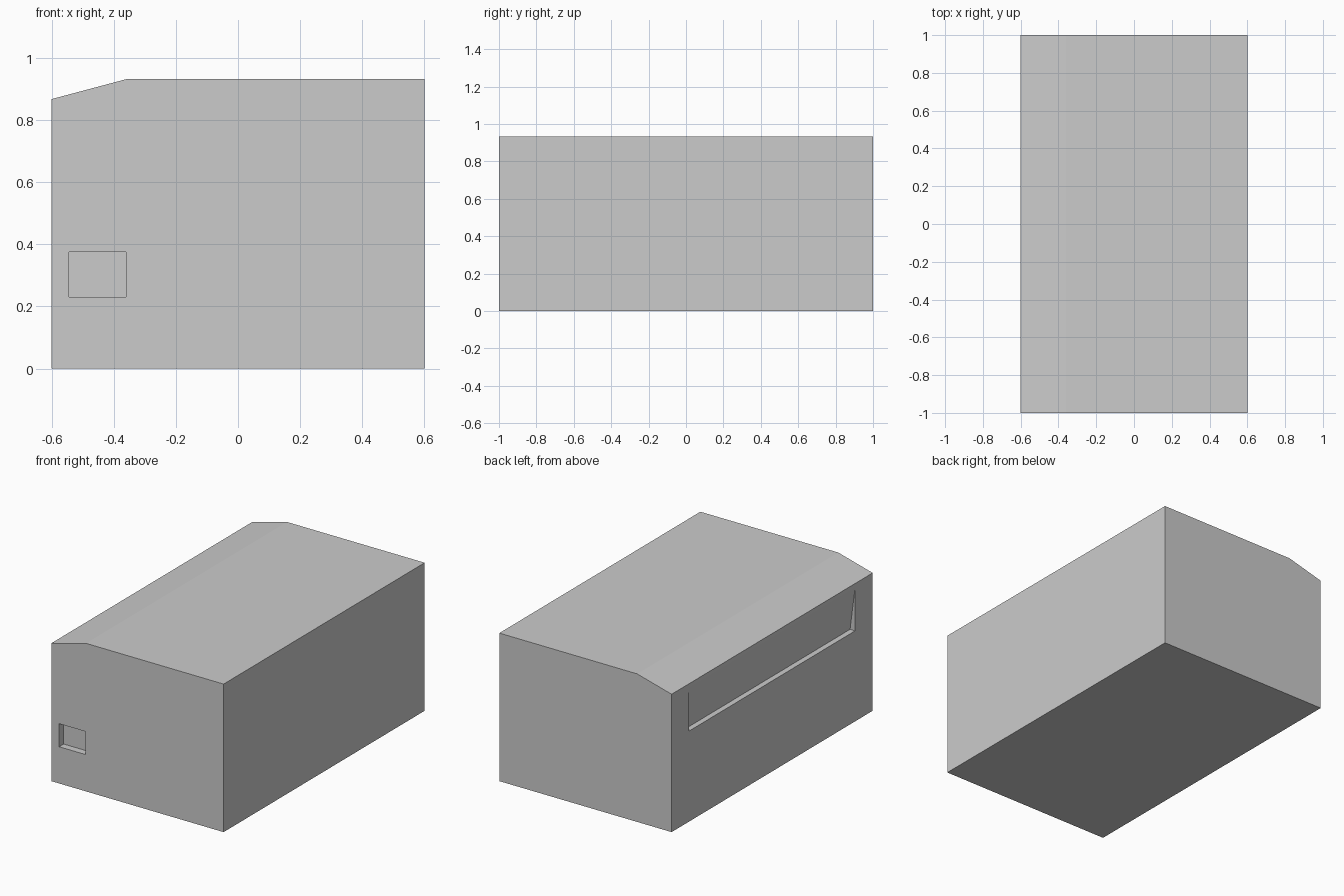
import bpy, bmesh
from mathutils import Vector

if "Cube" in bpy.data.objects:
    bpy.data.objects.remove(bpy.data.objects["Cube"])


def prism(name, profile, y0, y1):
    """Extrude an x-z profile from y0 to y1."""
    bm = bmesh.new()
    face = bm.faces.new([bm.verts.new((x, y0, z)) for x, z in profile])
    ext = bmesh.ops.extrude_face_region(bm, geom=[face])
    moved = [v for v in ext["geom"] if isinstance(v, bmesh.types.BMVert)]
    bmesh.ops.translate(bm, verts=moved, vec=Vector((0, y1 - y0, 0)))
    bmesh.ops.recalc_face_normals(bm, faces=bm.faces)
    mesh = bpy.data.meshes.new(name)
    bm.to_mesh(mesh)
    bm.free()
    obj = bpy.data.objects.new(name, mesh)
    bpy.context.collection.objects.link(obj)
    return obj


def cut(target, cutter):
    """Subtract the cutter, then remove it."""
    cutter.hide_render = True
    mod = target.modifiers.new(cutter.name, 'BOOLEAN')
    mod.operation = 'DIFFERENCE'
    mod.solver = 'EXACT'
    mod.object = cutter
    bpy.context.view_layer.objects.active = target
    bpy.ops.object.modifier_apply(modifier=mod.name)
    bpy.data.objects.remove(cutter)


# Main block with a sloped roof edge on the left
body = prism("body", [(-0.6, 0), (0.6, 0), (0.6, 0.932),
                      (-0.36, 0.932), (-0.6, 0.868)], -1, 1)

# Shallow rectangular pocket in the front
cut(body, prism("front_pocket", [(-0.545, 0.231), (-0.361, 0.231),
                                 (-0.361, 0.376), (-0.545, 0.376)], -1.1, -0.955))

# Long recess on the left: back wall slopes out to the surface at z = 0.843
depth, low, high, out = 0.035, 0.57, 0.843, 0.05
apex = high + out * (high - low) / depth
cut(body, prism("side_recess", [(-0.6 + depth, low), (-0.6 - out, apex),
                                (-0.6 - out, low)], -0.825, 0.825))
